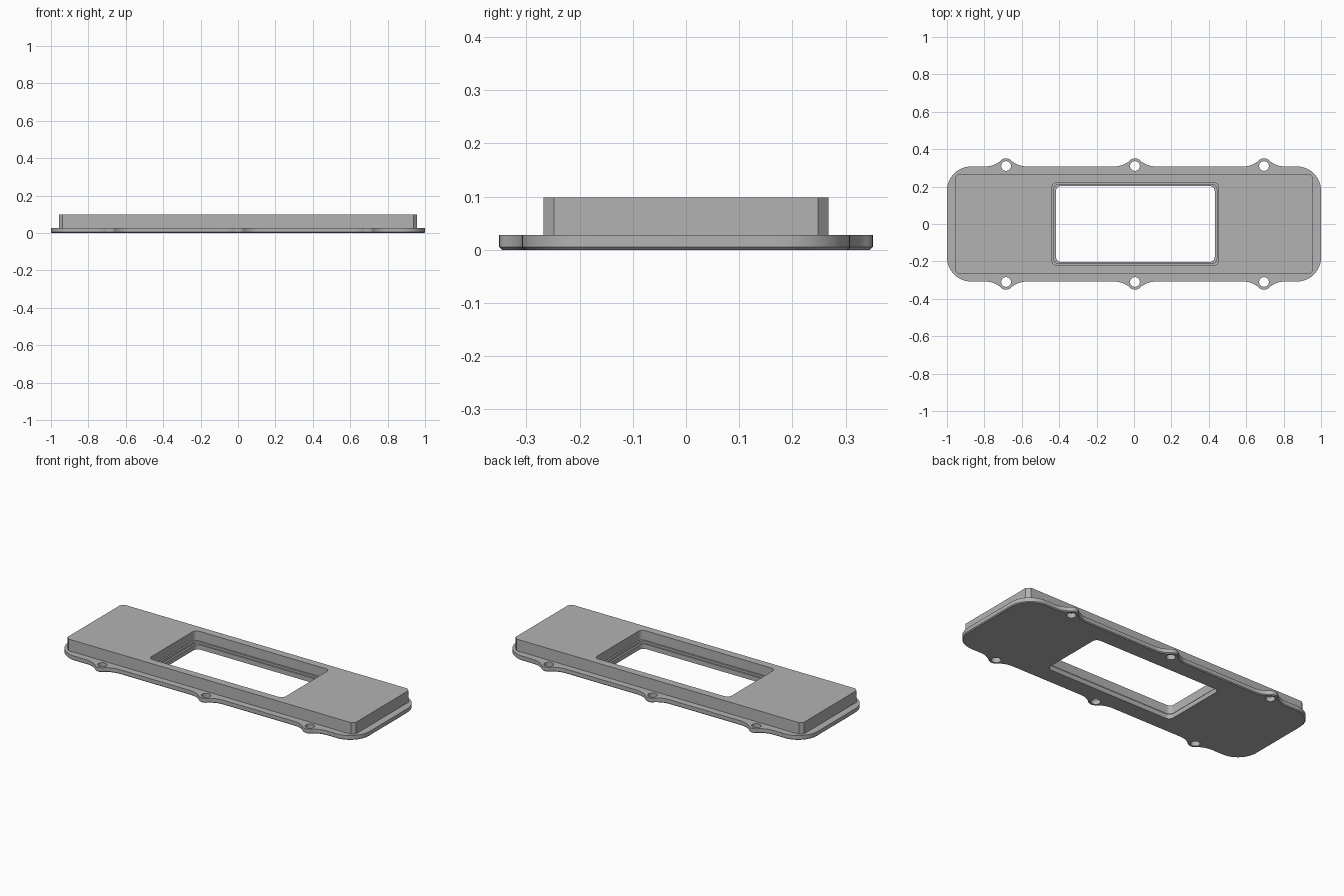
import bpy, bmesh
from math import sin, cos, pi, atan2, radians
from mathutils import Vector

if "Cube" in bpy.data.objects:
    bpy.data.objects.remove(bpy.data.objects["Cube"])

BASE, TOP = 0.028, 0.098
HOLES_X = (-0.684, 0.005, 0.695)
HOLE_Y = 0.31

grey = bpy.data.materials.new("plain grey")
grey.diffuse_color = (0.45, 0.45, 0.45, 1)
grey.use_nodes = True
grey.node_tree.nodes["Principled BSDF"].inputs["Base Color"].default_value = grey.diffuse_color


def arc(cx, cy, r, a0, a1, n):
    return [(cx + r * cos(a0 + (a1 - a0) * i / n), cy + r * sin(a0 + (a1 - a0) * i / n))
            for i in range(n + 1)]


def rounded_rect(hx, hy, r, n, cx=0.0):
    """Counter-clockwise rectangle; n = 1 gives chamfered corners."""
    pts = []
    for k, (sx, sy) in enumerate(((1, 1), (-1, 1), (-1, -1), (1, -1))):
        pts += arc(cx + sx * (hx - r), sy * (hy - r), r, k * pi / 2, (k + 1) * pi / 2, n)
    return pts


def ear(cx):
    """Screw ear on the +y edge, running right to left, blended by concave fillets."""
    edge, d, r, R = 0.308, 0.11, 0.125, 0.041
    t = atan2(r, d)
    return (arc(cx + d, edge + r, r, -pi / 2, -pi + t, 8)
            + arc(cx, HOLE_Y, R, t, pi - t, 12)[1:-1]
            + arc(cx - d, edge + r, r, -t, -pi / 2, 8))


def flange_outline():
    hx, hy, r = 1.0, 0.308, 0.13
    pts = arc(hx - r, hy - r, r, 0, pi / 2, 14)
    for x in reversed(HOLES_X):
        pts += ear(x)
    pts += arc(r - hx, hy - r, r, pi / 2, pi, 14)
    return pts + [(x, -y) for x, y in reversed(pts)]


def inset(pts, d):
    out = []
    for i, p in enumerate(pts):
        t = (Vector(pts[(i + 1) % len(pts)]) - Vector(pts[i - 1])).normalized()
        out.append((p[0] - t.y * d, p[1] + t.x * d))
    return out


def loop(bm, pts, z):
    vs = [bm.verts.new((x, y, z)) for x, y in pts]
    for i in range(len(vs)):
        bm.edges.new((vs[i - 1], vs[i]))
    return vs


def wall(bm, a, b):
    n = len(a)
    for i in range(n):
        j = (i + 1) % n
        bm.faces.new((a[i], a[j], b[j], b[i]))


def cap(bm, loops, up):
    edges = [bm.edges.get((l[i - 1], l[i])) for l in loops for i in range(len(l))]
    res = bmesh.ops.triangle_fill(bm, use_beauty=True, edges=edges, normal=(0, 0, up))
    for f in res["geom"]:
        if isinstance(f, bmesh.types.BMFace):
            f.normal_update()
            if f.normal.z * up < 0:
                f.normal_flip()


def finish(bm, name):
    me = bpy.data.meshes.new(name)
    bm.to_mesh(me)
    bm.free()
    me.materials.append(grey)
    ob = bpy.data.objects.new(name, me)
    bpy.context.collection.objects.link(ob)
    bpy.ops.object.select_all(action='DESELECT')
    ob.select_set(True)
    bpy.context.view_layer.objects.active = ob
    bpy.ops.object.shade_smooth_by_angle(angle=radians(30))


block = rounded_rect(0.958, 0.268, 0.02, 1)
window = rounded_rect(0.425, 0.203, 0.028, 6, 0.007)

# flange with screw ears, chamfered underside, screw holes and window
bm = bmesh.new()
outline = flange_outline()
bottom = loop(bm, inset(outline, 0.005), 0)
lower = loop(bm, outline, 0.005)
upper = loop(bm, outline, BASE)
wall(bm, bottom, lower)
wall(bm, lower, upper)
top_loops = [upper, loop(bm, block, BASE)]
win_top, win_bottom = loop(bm, window, BASE), loop(bm, window, 0)
wall(bm, win_top, win_bottom)
bottom_loops = [bottom, win_bottom]
for x in HOLES_X:
    for y in (-HOLE_Y, HOLE_Y):
        circle = arc(x, y, 0.026, 0, 2 * pi, 24)[:-1]
        a, b = loop(bm, circle, BASE), loop(bm, circle, 0)
        wall(bm, a, b)
        top_loops.append(a)
        bottom_loops.append(b)
cap(bm, top_loops, 1)
cap(bm, bottom_loops, -1)
finish(bm, "flange")

# raised block with a stepped recess around the window
bm = bmesh.new()
foot, rim = loop(bm, block, BASE), loop(bm, block, TOP)
wall(bm, foot, rim)
steps = [(0.446, 0.222, TOP), (0.446, 0.222, 0.04), (0.436, 0.212, 0.04),
         (0.436, 0.212, BASE), (0.425, 0.203, BASE)]
rings = [loop(bm, rounded_rect(hx, hy, 0.028, 6, 0.007), z) for hx, hy, z in steps]
for a, b in zip(rings, rings[1:]):
    wall(bm, a, b)
cap(bm, [rim, rings[0]], 1)
finish(bm, "raised_block")
